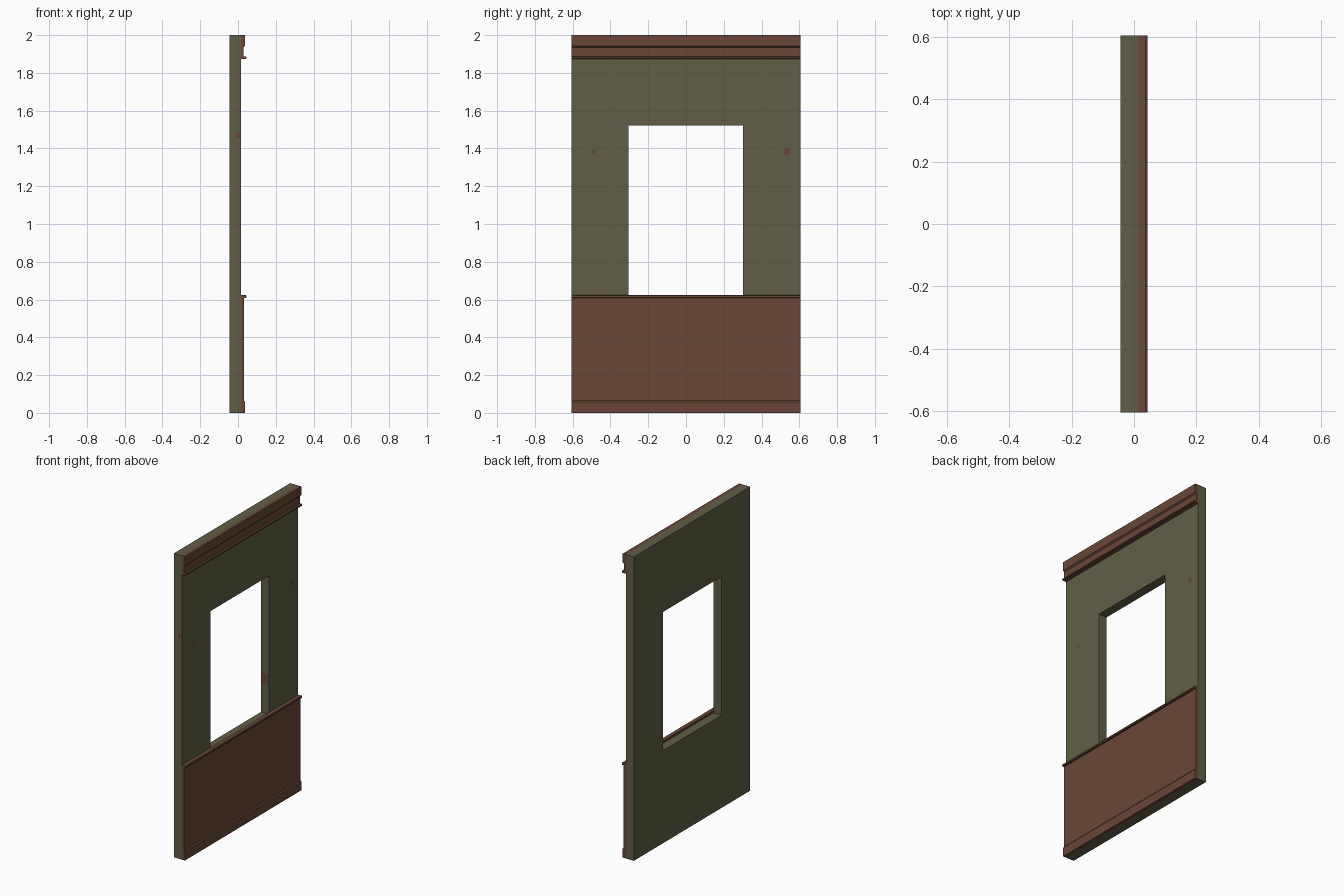
import bpy, bmesh, math

if "Cube" in bpy.data.objects:
    bpy.data.objects.remove(bpy.data.objects["Cube"])

HALF = 0.605           # half the wall length along y
BACK, FACE = -0.044, 0.015


def material(name, rgb):
    lin = [(c / 255 / 12.92) if c / 255 <= 0.04045 else ((c / 255 + 0.055) / 1.055) ** 2.4 for c in rgb]
    m = bpy.data.materials.new(name)
    m.diffuse_color = (*lin, 1)
    m.use_nodes = True
    m.node_tree.nodes["Principled BSDF"].inputs["Base Color"].default_value = m.diffuse_color
    return m


GREEN = material("olive_plaster", (97, 95, 71))
BROWN = material("brown_wood", (104, 71, 55))


def finish(name, bm, mat):
    bmesh.ops.recalc_face_normals(bm, faces=bm.faces[:])
    me = bpy.data.meshes.new(name)
    bm.to_mesh(me)
    bm.free()
    me.materials.append(mat)
    ob = bpy.data.objects.new(name, me)
    bpy.context.collection.objects.link(ob)
    return ob


def moulding(name, profile):
    """Extrude an (x, z) profile along the whole wall."""
    bm = bmesh.new()
    f = bm.faces.new([bm.verts.new((x, -HALF, z)) for x, z in profile])
    ext = bmesh.ops.extrude_face_region(bm, geom=[f])
    bmesh.ops.translate(bm, vec=(0, 2 * HALF, 0),
                        verts=[v for v in ext["geom"] if isinstance(v, bmesh.types.BMVert)])
    return finish(name, bm, BROWN)


def plate(name, points):
    """Paint mark: a single thin polygon just off the surface."""
    bm = bmesh.new()
    bm.faces.new([bm.verts.new(p) for p in points])
    return finish(name, bm, BROWN)


# Wall with a window opening
def rect(y0, y1, z0, z1):
    return [(y0, z0), (y1, z0), (y1, z1), (y0, z1)]


bm = bmesh.new()
outer, inner = rect(-HALF, HALF, 0, 2), rect(-0.305, 0.302, 0.61, 1.522)
rings = [[bm.verts.new((x, y, z)) for y, z in loop]
         for x, loop in ((FACE, outer), (FACE, inner), (BACK, inner), (BACK, outer))]
for r in range(4):
    a, b = rings[r], rings[(r + 1) % 4]
    for i in range(4):
        j = (i + 1) % 4
        bm.faces.new((a[i], a[j], b[j], b[i]))
finish("wall", bm, GREEN)

# Lower panelling with skirting board and cap rail
moulding("wainscot", [
    (FACE, 0), (0.037, 0), (0.037, 0.058), (0.031, 0.066), (0.031, 0.609),
    (0.041, 0.609), (0.044, 0.612), (0.044, 0.621), (0.041, 0.624), (FACE, 0.624)])

# Top trim with its lower bead
moulding("crown_trim", [
    (FACE, 1.874), (0.041, 1.874), (0.044, 1.877), (0.044, 1.884), (0.041, 1.887),
    (0.029, 1.887), (0.029, 1.935), (0.037, 1.943), (0.037, 2.0), (FACE, 2.0)])

# Small bare patches in the plaster
for n, (y, z, ry, rz) in enumerate([(-0.49, 1.38, 0.012, 0.013), (0.533, 1.384, 0.018, 0.02)]):
    plate(f"face_patch_{n + 1}", [(FACE + 0.001, y + ry * math.cos(t), z + rz * math.sin(t))
                                  for t in [k * math.pi / 4 for k in range(8)]])
plate("end_patch", [(0.0 + 0.014 * math.cos(t), -HALF - 0.001, 1.468 + 0.017 * math.sin(t))
                    for t in [k * math.pi / 4 for k in range(8)]])
plate("reveal_patch", [(BACK, 0.301, 0.81), (FACE, 0.301, 0.81),
                       (FACE, 0.301, 0.87), (BACK, 0.301, 0.87)])
